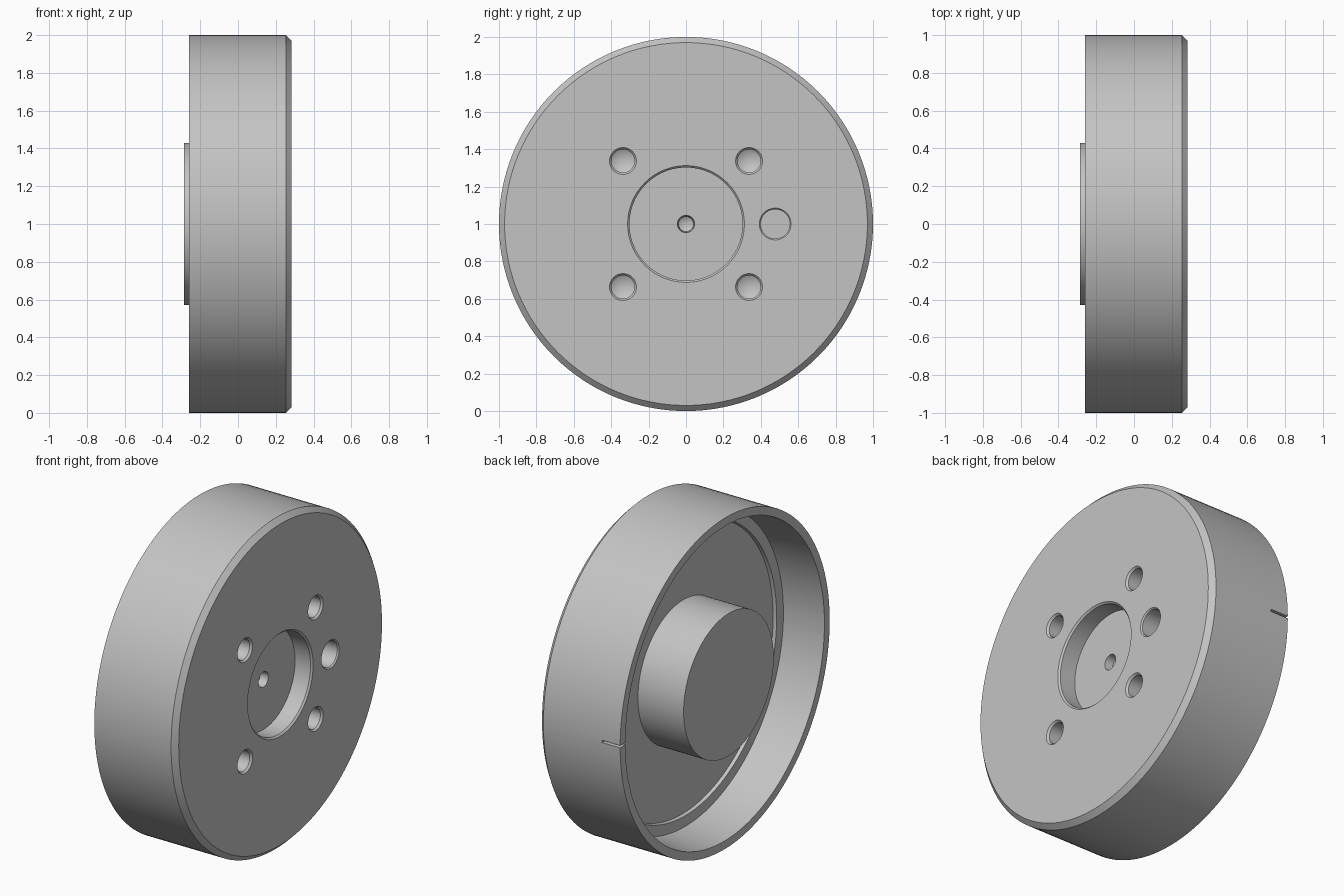
import bpy
import bmesh
from math import radians, tau
from mathutils import Matrix, Vector

cube = bpy.data.objects.get("Cube")
if cube:
    bpy.data.objects.remove(cube, do_unlink=True)

# Single plain metal colour
metal = bpy.data.materials.new("grey_metal")
metal.use_nodes = True
GREY = (0.55, 0.55, 0.55, 1)
metal.diffuse_color = GREY
metal.node_tree.nodes["Principled BSDF"].inputs["Base Color"].default_value = GREY


def finish(name, bm):
    bmesh.ops.recalc_face_normals(bm, faces=bm.faces)
    mesh = bpy.data.meshes.new(name)
    bm.to_mesh(mesh)
    bm.free()
    mesh.materials.append(metal)
    obj = bpy.data.objects.new(name, mesh)
    bpy.context.collection.objects.link(obj)
    return obj


def lathe(name, profile, y=0, z=1, steps=128):
    """Turn (x, radius) points around an axis parallel to x."""
    bm = bmesh.new()
    verts = [bm.verts.new((x, 0, r)) for x, r in profile]
    edges = [bm.edges.new(pair) for pair in zip(verts, verts[1:])]
    bmesh.ops.spin(bm, geom=verts + edges, cent=(0, 0, 0), axis=(1, 0, 0),
                   angle=tau, steps=steps)
    bmesh.ops.remove_doubles(bm, verts=bm.verts, dist=1e-5)
    bmesh.ops.translate(bm, verts=bm.verts, vec=(0, y, z))
    return finish(name, bm)


# Flywheel body: hub, recessed web, rim, chamfer, centre pocket and drill point
FACE, BACK, HUB_END = 0.283, -0.26, -0.285
WEB, POCKET = 0.02, 0.17
body = lathe("flywheel_body", [
    (HUB_END, 0), (HUB_END, 0.43), (WEB, 0.43),
    (WEB, 0.86), (0.0, 0.865), (0.0, 0.93),
    (BACK, 0.95), (BACK, 1.0), (0.253, 1.0), (FACE, 0.97),
    (FACE, 0.312), (FACE - 0.01, 0.302), (POCKET, 0.302),
    (POCKET, 0.046), (POCKET - 0.05, 0.04), (POCKET - 0.075, 0)])

# Cutters: four bolt holes with conical ends
cutters = []
OUT = FACE + 0.05
for sy in (-1, 1):
    for sz in (-1, 1):
        cutters.append(lathe("bolt_hole_cutter", [
            (OUT, 0), (OUT, 0.072), (FACE, 0.072), (FACE - 0.012, 0.062),
            (FACE - 0.16, 0.062), (FACE - 0.195, 0)],
            y=sy * 0.337, z=1 + sz * 0.337, steps=40))

# Flat-bottomed locating hole
cutters.append(lathe("dowel_hole_cutter", [
    (OUT, 0), (OUT, 0.085), (FACE, 0.085), (FACE - 0.008, 0.078),
    (FACE - 0.15, 0.078), (FACE - 0.15, 0)], y=0.477, steps=48))

# Narrow timing slot in the rim
bm = bmesh.new()
bmesh.ops.create_cube(bm, size=1, matrix=Matrix.LocRotScale(
    Vector((BACK + 0.035, 1.0, 1.0)), None, Vector((0.17, 0.2, 0.014))))
cutters.append(finish("rim_slot_cutter", bm))

# Apply the cuts, then remove the cutters
bpy.context.view_layer.objects.active = body
for cutter in cutters:
    cutter.hide_render = True
    mod = body.modifiers.new("cut", "BOOLEAN")
    mod.operation = "DIFFERENCE"
    mod.solver = "EXACT"
    mod.object = cutter
    bpy.ops.object.modifier_apply(modifier=mod.name)
for cutter in cutters:
    bpy.data.objects.remove(cutter, do_unlink=True)

bpy.ops.object.select_all(action="DESELECT")
body.select_set(True)
bpy.ops.object.shade_smooth_by_angle(angle=radians(25))
